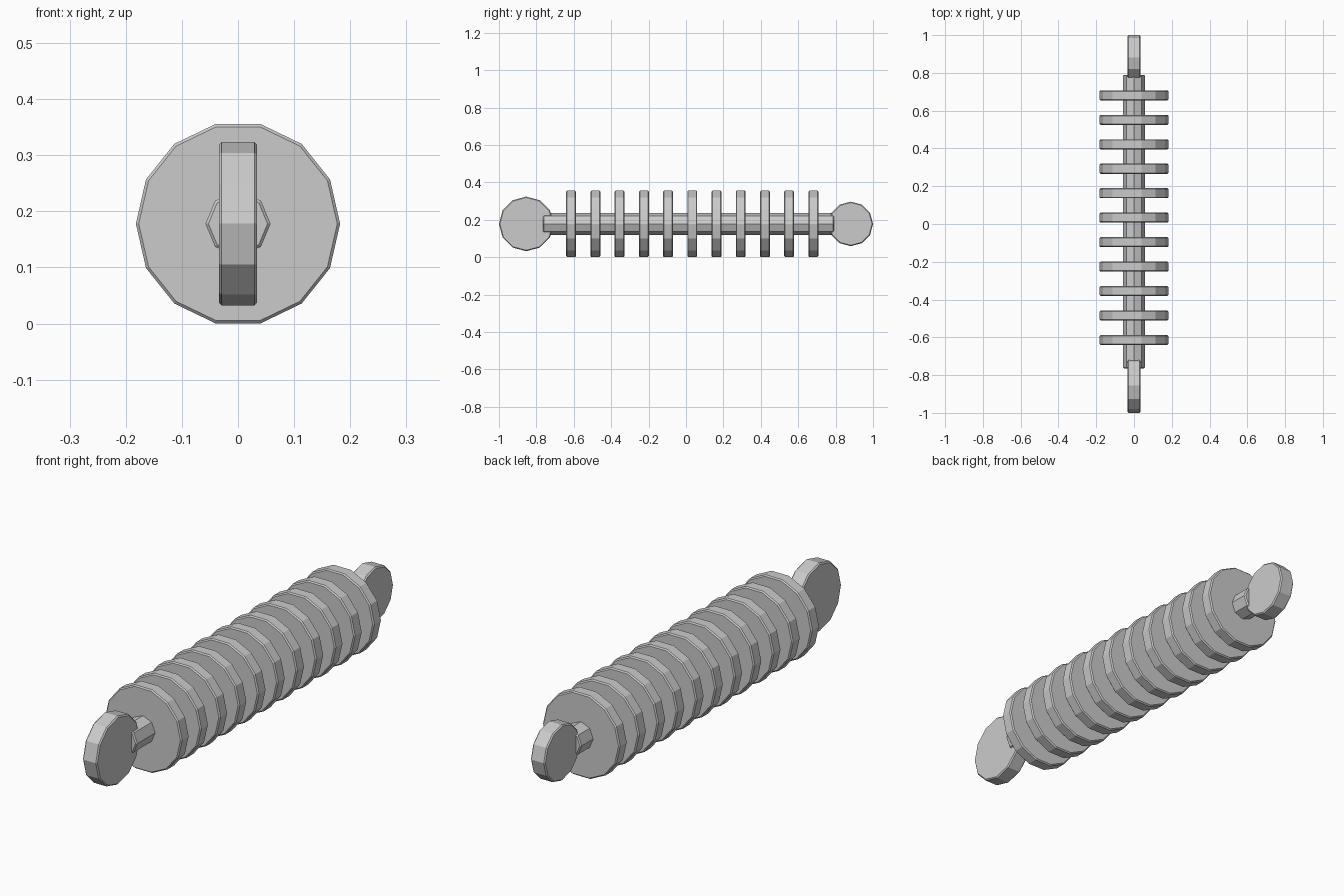
import bpy
from math import radians

if "Cube" in bpy.data.objects:
    bpy.data.objects.remove(bpy.data.objects["Cube"])

AXIS_Z = 0.178  # height of the shared centre line


def cylinder(name, sides, radius, depth, y, along):
    """Flat-faced cylinder on the centre line with a thin chamfer on its rims."""
    turn = {"y": (radians(90), 0, 0), "x": (0, radians(90), 0)}[along]
    bpy.ops.mesh.primitive_cylinder_add(vertices=sides, radius=radius, depth=depth)
    ob = bpy.context.object
    ob.name = name
    # put a corner on the horizontal axis
    start = radians(90)
    from_top = ob.data
    for v in from_top.vertices:
        v.co.x, v.co.y = v.co.y, -v.co.x
    if along == "x":
        start = 0
    ob.rotation_euler = turn
    ob.location = (0, y, AXIS_Z)
    bevel = ob.modifiers.new("rim_chamfer", 'BEVEL')
    bevel.width = 0.005
    bevel.segments = 1
    bevel.limit_method = 'ANGLE'
    bevel.angle_limit = radians(60)
    return ob


# Central rod
cylinder("rod", 8, 0.058, 1.555, 0.0125, "y")

# Row of evenly spaced fins
for i in range(11):
    cylinder(f"fin_{i + 1}", 14, 0.182, 0.053, -0.614 + 0.1295 * i, "y")

# Upright end discs, the front one larger
cylinder("front_end_disc", 12, 0.146, 0.068, -0.854, "x")
cylinder("back_end_disc", 12, 0.119, 0.068, 0.881, "x")
